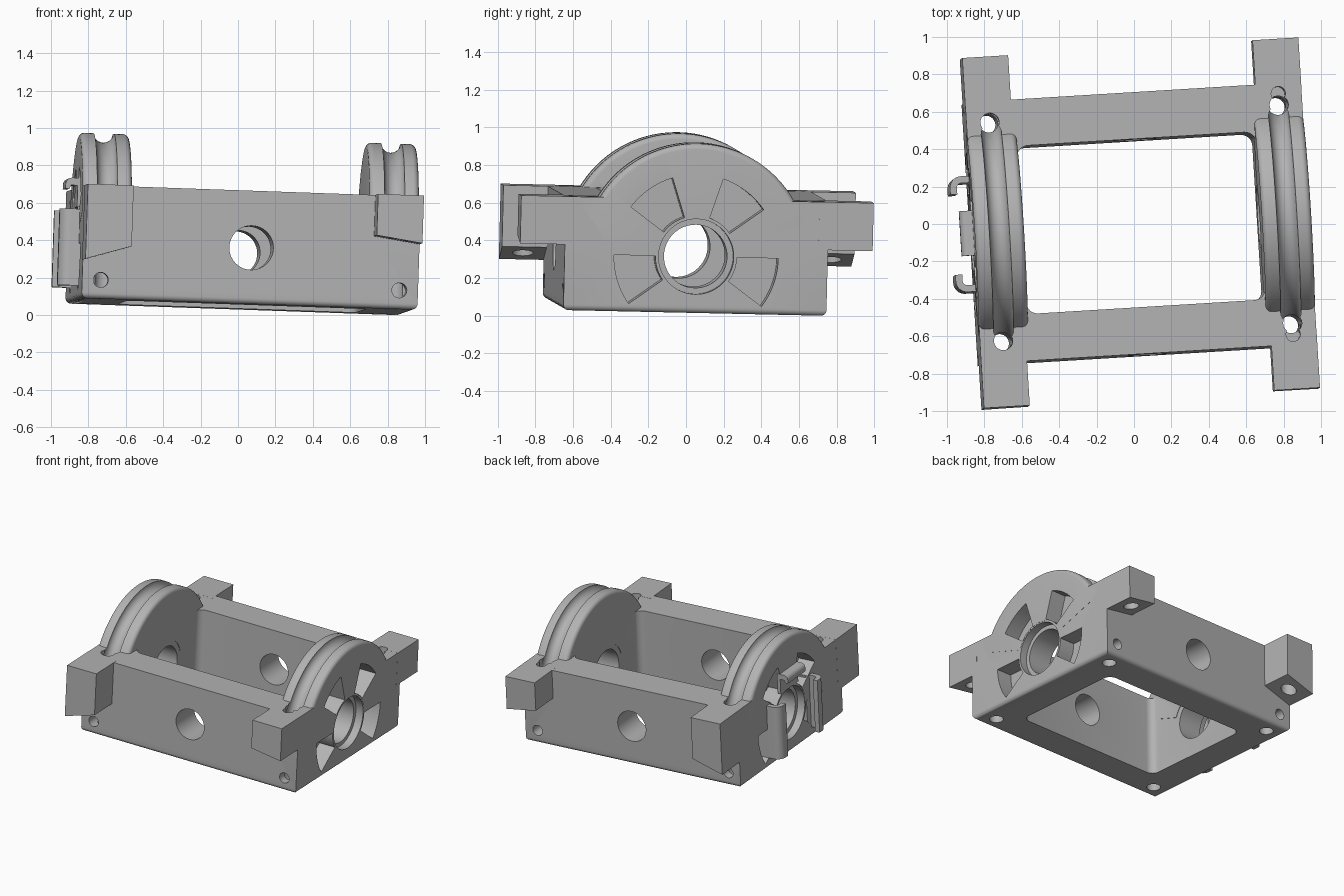
import bpy, bmesh, math
from mathutils import Matrix, Euler, Vector

cube = bpy.data.objects.get("Cube")
if cube:
    bpy.data.objects.remove(cube, do_unlink=True)

grey = bpy.data.materials.new("plain_grey")
grey.use_nodes = True
grey.diffuse_color = (0.45, 0.45, 0.45, 1)
grey.node_tree.nodes["Principled BSDF"].inputs["Base Color"].default_value = (0.45, 0.45, 0.45, 1)

HALF_X, HALF_Y, HEIGHT = 0.90, 0.70, 0.605
ARM_Y, ARM_W = 0.938, 0.245
HUB_Z, RADIUS, GROOVE_X = 0.30, 0.60, 0.77
INNER_X, INNER_Y = 0.64, 0.45


def make(name, bm):
    bmesh.ops.recalc_face_normals(bm, faces=bm.faces)
    mesh = bpy.data.meshes.new(name)
    bm.to_mesh(mesh)
    bm.free()
    mesh.materials.append(grey)
    ob = bpy.data.objects.new(name, mesh)
    bpy.context.collection.objects.link(ob)
    return ob


def prism(name, points, direction):
    """Extrude a planar outline along a direction."""
    bm = bmesh.new()
    face = bm.faces.new([bm.verts.new(p) for p in points])
    new = bmesh.ops.extrude_face_region(bm, geom=[face], use_keep_orig=True)
    verts = [v for v in new["geom"] if isinstance(v, bmesh.types.BMVert)]
    bmesh.ops.translate(bm, verts=verts, vec=direction)
    return make(name, bm)


def box(name, lo, hi, bevel=0, rule=None, segments=6):
    bm = bmesh.new()
    bmesh.ops.create_cube(bm, size=1)
    lo, hi = Vector(lo), Vector(hi)
    for v in bm.verts:
        v.co = [lo[i] + (hi[i] - lo[i]) * (v.co[i] + 0.5) for i in range(3)]
    if bevel:
        edges = [e for e in bm.edges if rule(e)]
        bmesh.ops.bevel(bm, geom=edges, offset=bevel, segments=segments,
                        affect='EDGES', profile=0.5)
    return make(name, bm)


def rod(name, start, direction, radius, sides=40):
    bm = bmesh.new()
    direction = Vector(direction)
    turn = direction.to_track_quat('Z', 'Y').to_matrix().to_4x4()
    mid = Vector(start) + direction / 2
    bmesh.ops.create_cone(bm, cap_ends=True, segments=sides, radius1=radius, radius2=radius,
                          depth=direction.length, matrix=Matrix.Translation(mid) @ turn)
    return make(name, bm)


def sweep(name, profile, start, end, steps):
    """Turn an (x, radius) outline about the hub axis between two angles."""
    bm = bmesh.new()
    rings = []
    for i in range(steps + 1):
        a = math.radians(start + (end - start) * i / steps)
        rings.append([bm.verts.new((x, r * math.cos(a), HUB_Z + r * math.sin(a)))
                      for x, r in profile])
    n = len(profile)
    for a, b in zip(rings, rings[1:]):
        for j in range(n):
            bm.faces.new((a[j], a[(j + 1) % n], b[(j + 1) % n], b[j]))
    bm.faces.new(rings[0])
    bm.faces.new(rings[-1])
    return make(name, bm)


def combine(target, tool, operation):
    mod = target.modifiers.new("combine", 'BOOLEAN')
    mod.operation, mod.object, mod.solver = operation, tool, 'EXACT'
    bpy.context.view_layer.objects.active = target
    bpy.ops.object.modifier_apply(modifier=mod.name)
    bpy.data.objects.remove(tool, do_unlink=True)


def arc(cx, cy, r, start, end, n):
    return [(cx + r * math.cos(math.radians(start + (end - start) * i / n)),
             cy + r * math.sin(math.radians(start + (end - start) * i / n)))
            for i in range(n + 1)]


# Frame block with rounded lower edges and an open middle
frame = box("frame", (-HALF_X, -HALF_Y, 0), (HALF_X, HALF_Y, HEIGHT), 0.03,
            lambda e: all(v.co.z < 0.01 for v in e.verts))
combine(frame, box("opening", (-INNER_X, -INNER_Y, -1), (INNER_X, INNER_Y, 1), 0.06,
                   lambda e: abs(e.verts[0].co.z - e.verts[1].co.z) > 1), 'DIFFERENCE')

# Corner arms, taller on one side, and the half wheels
for sx in (-1, 1):
    outer, inner = (0.205, 0.28) if sx < 0 else (0.35, 0.385)
    for sy in (-1, 1):
        xo, xi = sx * (HALF_X + 0.0006), sx * (HALF_X - ARM_W)
        y = sy * (HALF_Y - 0.05)
        arm = prism("arm", [(xo, y, outer), (xi, y, inner), (xi, y, HEIGHT + 0.0005),
                            (xo, y, HEIGHT + 0.0005)], (0, sy * (ARM_Y - HALF_Y + 0.05), 0))
        combine(frame, arm, 'UNION')
    x0, x1, rr = 0.637, HALF_X + 0.0012, 0.03
    rim = [(x0, 0.21)] + arc(x0 + rr, RADIUS - rr, rr, 180, 90, 5) \
        + arc(x1 - rr, RADIUS - rr, rr, 90, 0, 5) + [(x1, 0.21)]
    combine(frame, sweep("wheel", [(sx * x, r) for x, r in rim], 18, 162, 72), 'UNION')

# Rope groove, wheel pockets, hub bore and screw holes on each side
for sx in (-1, 1):
    ring = arc(sx * GROOVE_X, RADIUS + 0.005, 0.055, 0, 342, 19)
    combine(frame, sweep("groove", ring, 6, 174, 84), 'DIFFERENCE')
    for centre in (54, 126, 198, 342):
        pocket = [(sx * 0.77, 0.217), (sx * 1.0, 0.217), (sx * 1.0, 0.437), (sx * 0.77, 0.437)]
        combine(frame, sweep("pocket", pocket, centre - 18, centre + 18, 10), 'DIFFERENCE')
    combine(frame, rod("bore", (sx * 0.5, 0, HUB_Z), (sx * 0.6, 0, 0), 0.168, 56), 'DIFFERENCE')
    combine(frame, rod("counterbore", (sx * 0.84, 0, HUB_Z), (sx * 0.2, 0, 0), 0.2, 56),
            'DIFFERENCE')
    for sy in (-1, 1):
        holes = [
            rod("rope_hole", (sx * 0.775, sy * 0.585, -0.1), (0, 0, 0.9), 0.05),
            rod("screw_hole", (sx * 0.80, sy * 0.8, 0.10), (0, -sy * 0.22, 0), 0.04),
            rod("arm_hole", (sx * 0.775, sy * 0.82, 0.1), (0, 0, 0.38), 0.055),
        ]
        if sx > 0:
            holes.append(rod("pin_hole", (sx * 0.775, sy * 0.645, 0.48), (0, 0, 0.3), 0.038))
        for hole in holes:
            combine(frame, hole, 'DIFFERENCE')

# Round windows in the two long rails
for sy in (-1, 1):
    combine(frame, rod("window", (0, sy * 0.35, HUB_Z), (0, sy * 0.5, 0), 0.118, 56),
            'DIFFERENCE')

# Two upright hooks curling toward each other, and a lipped tab over them
parts = [frame]
for sy, name in ((1, "back_hook"), (-1, "front_hook")):
    outline = [(-0.76, 0.31)] + arc(-0.945, 0.25, 0.06, 90, 180, 8) + [(-1.005, 0.215), (-0.968, 0.215)] \
        + arc(-0.945, 0.25, 0.023, 180, 90, 6) + [(-0.90, 0.273), (-0.89, 0.24), (-0.76, 0.24)]
    parts.append(prism(name, [(x, sy * y, 0.075) for x, y in outline], (0, 0, 0.41)))
tab = [(-0.88, 0.655)] + arc(-0.935, 0.62, 0.035, 90, 180, 6) \
    + [(-0.97, 0.595), (-0.95, 0.595), (-0.94, 0.615), (-0.905, 0.615), (-0.905, 0.50), (-0.88, 0.50)]
parts.append(prism("top_tab", [(x, -0.12, z) for x, z in tab], (0, 0.24, 0)))

# Slight overall lean, then shading
lean = Euler((math.radians(-1.25), math.radians(2.0), math.radians(3.5))).to_matrix().to_4x4()
bpy.ops.object.select_all(action='DESELECT')
for ob in parts:
    ob.matrix_world = Matrix.Translation((0.018, -0.008, 0.045)) @ lean
    ob.select_set(True)
bpy.context.view_layer.objects.active = frame
bpy.ops.object.shade_smooth_by_angle(angle=math.radians(30))
